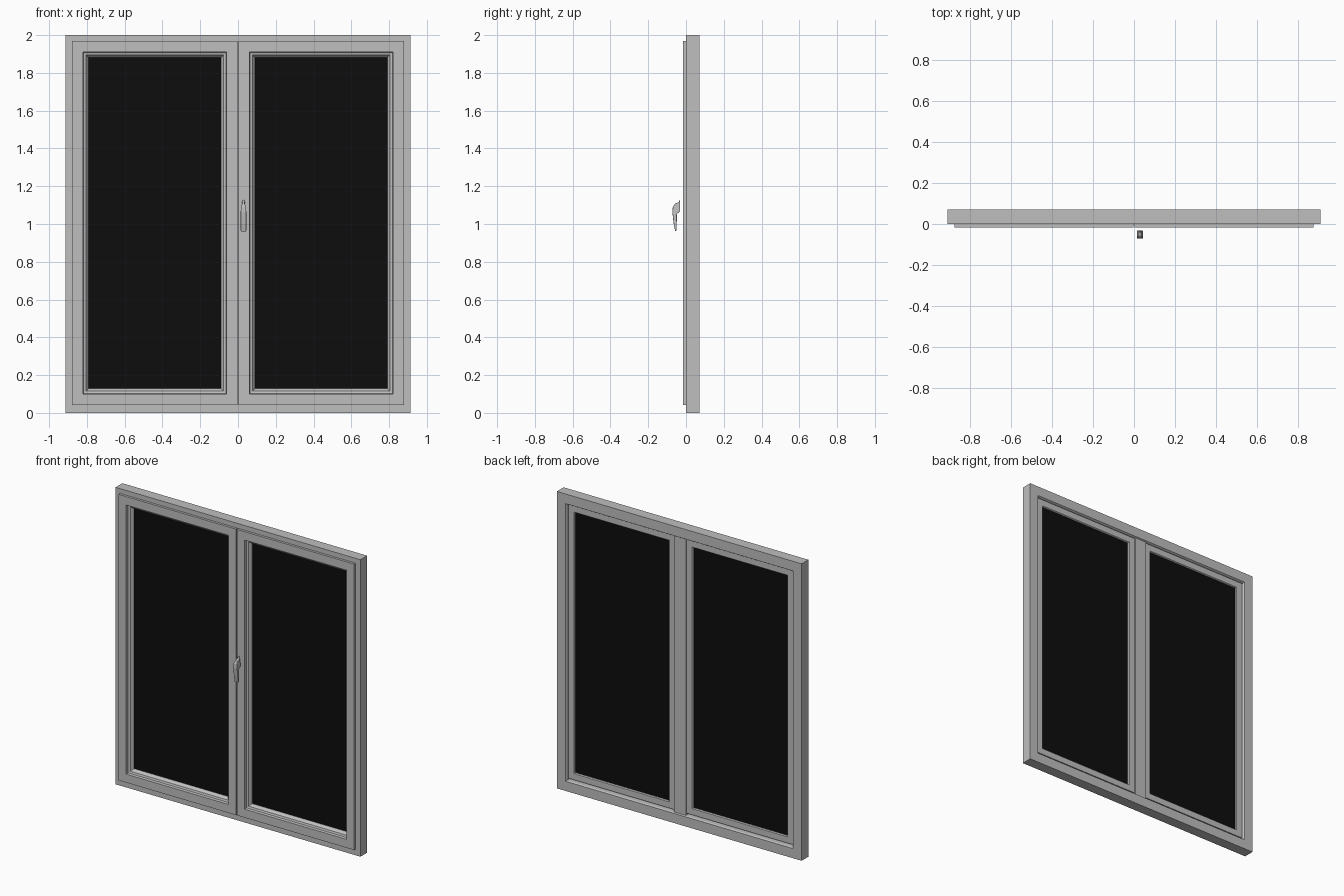
import bpy, bmesh

cube = bpy.data.objects.get("Cube")
if cube:
    bpy.data.objects.remove(cube, do_unlink=True)


def material(name, value):
    m = bpy.data.materials.new(name)
    m.use_nodes = True
    col = (value, value, value, 1)
    m.diffuse_color = col
    bsdf = next(n for n in m.node_tree.nodes if n.type == 'BSDF_PRINCIPLED')
    bsdf.inputs["Base Color"].default_value = col
    return m


GREY = material("light grey", 0.52)
BLACK = material("black glass", 0.004)


def finish(bm, name, mat):
    bmesh.ops.recalc_face_normals(bm, faces=bm.faces)
    mesh = bpy.data.meshes.new(name)
    bm.to_mesh(mesh)
    bm.free()
    mesh.materials.append(mat)
    ob = bpy.data.objects.new(name, mesh)
    bpy.context.collection.objects.link(ob)
    return ob


def box(name, x0, x1, y0, y1, z0, z1, mat):
    bm = bmesh.new()
    bmesh.ops.create_cube(bm, size=1)
    for v in bm.verts:
        v.co = (x0 if v.co.x < 0 else x1, y0 if v.co.y < 0 else y1, z0 if v.co.z < 0 else z1)
    return finish(bm, name, mat)


def ring(name, x0, x1, z0, z1, profile, mitred=False):
    """Sweep a closed (inset, y) profile round a rectangle."""
    bm = bmesh.new()
    loops = []
    for sx, sz in ((0, 0), (1, 0), (1, 1), (0, 1)):
        loops.append([bm.verts.new((x1 - d if sx else x0 + d, y, z1 - d if sz else z0 + d))
                      for d, y in profile])
    n = len(profile)
    for k in range(4):
        a, b = loops[k], loops[(k + 1) % 4]
        for i in range(n):
            j = (i + 1) % n
            bm.faces.new((a[i], b[i], b[j], a[j]))
    bmesh.ops.recalc_face_normals(bm, faces=bm.faces)
    if mitred:
        joints = [bm.edges.get((lp[i], lp[(i + 1) % n])) for lp in loops for i in range(n)]
        bmesh.ops.split_edges(bm, edges=joints)
    return finish(bm, name, GREY)


# Outer frame, mitred at the corners
W, H, BACK = 0.912, 2.0, 0.072
ring("outer_frame", -W, W, 0, H,
     [(0, 0), (0.07, 0), (0.07, 0.064), (0.065, BACK), (0, BACK)], mitred=True)

# Opening sashes with a front lip and sloped glazing bead, plus panes
SASH = [(0, -0.017), (0.057, -0.017), (0.06, 0), (0.073, 0.004), (0.087, 0.022),
        (0.087, 0.05), (0.082, 0.056), (0.04, 0.056), (0.04, -0.001), (0, -0.001)]
Z0, Z1, OUT, GAP = 0.042, 1.968, 0.878, 0.003
for side, x0, x1 in (("right", -OUT, -GAP), ("left", GAP, OUT)):
    ring(side + "_sash", x0, x1, Z0, Z1, SASH)
    d = 0.083
    box(side + "_glass", x0 + d, x1 - d, 0.024, 0.046, Z0 + d, Z1 - d, BLACK)

# Meeting post behind the joint of the sashes
box("meeting_post", -0.043, 0.043, 0.002, 0.064, 0.068, 1.932, GREY)

# Handle: side profile extruded across, narrowing to the top
side_profile = [(-0.032, 1.13), (-0.032, 1.066), (-0.048, 1.054), (-0.05, 0.968),
                (-0.057, 0.96), (-0.065, 1.0), (-0.072, 1.06), (-0.07, 1.09),
                (-0.058, 1.108), (-0.04, 1.114)]
bm = bmesh.new()
caps = []
for s in (-1, 1):
    caps.append([bm.verts.new((0.029 + s * (0.006 if z > 1.1 else 0.015), y, z))
                 for y, z in side_profile])
    bm.faces.new(caps[-1])
for i in range(len(side_profile)):
    j = (i + 1) % len(side_profile)
    bm.faces.new((caps[0][i], caps[0][j], caps[1][j], caps[1][i]))
handle = finish(bm, "handle", GREY)
bevel = handle.modifiers.new("soft_edges", 'BEVEL')
bevel.width = 0.003
bevel.segments = 2
